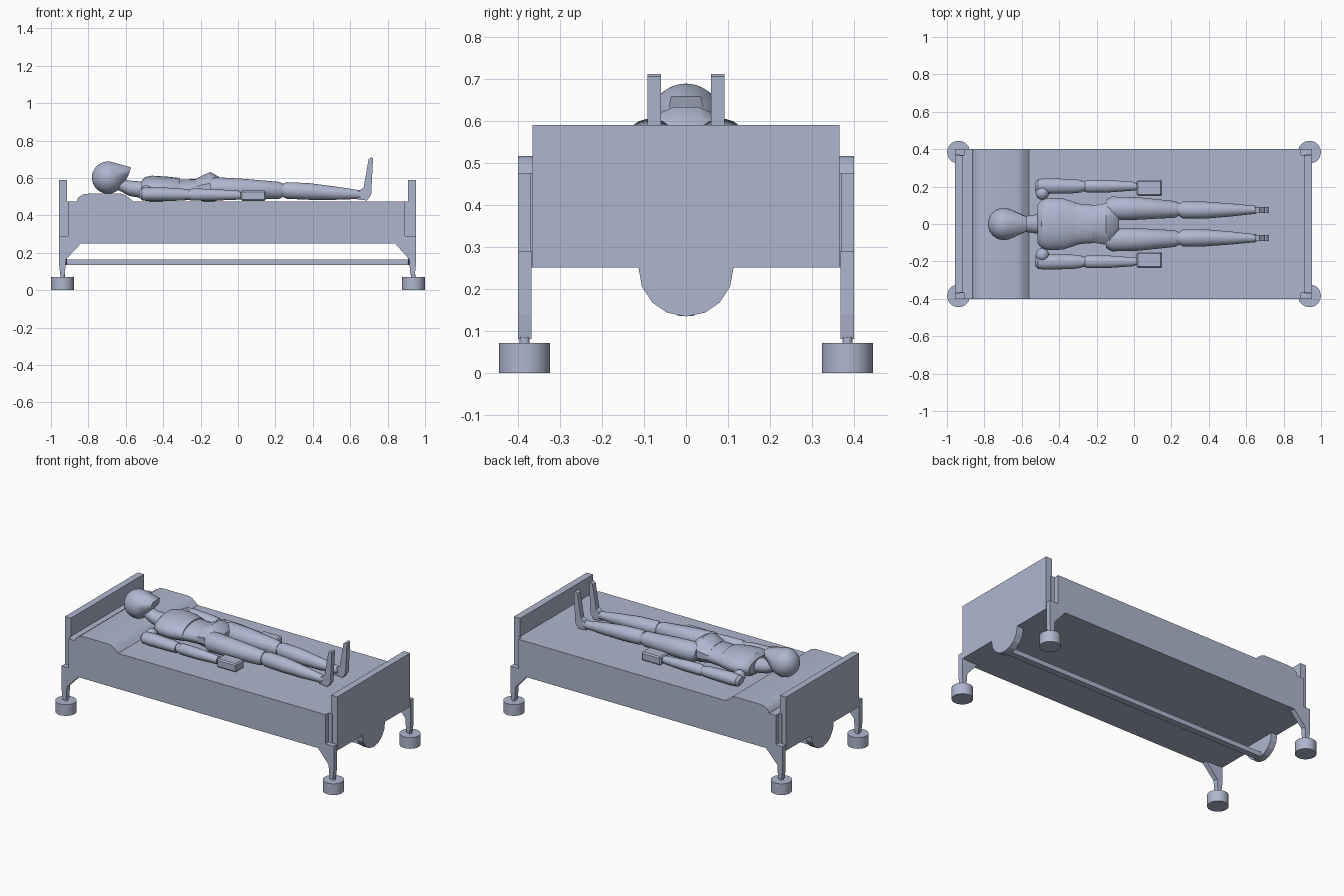
import bpy, bmesh
from math import cos, sin, pi
from mathutils import Matrix

cube = bpy.data.objects.get("Cube")
if cube:
    bpy.data.objects.remove(cube)

COLOUR = (0.43, 0.47, 0.62, 1)
grey = bpy.data.materials.new("blue grey")
grey.use_nodes = True
grey.diffuse_color = COLOUR
grey.node_tree.nodes["Principled BSDF"].inputs["Base Color"].default_value = COLOUR


def finish(name, bm, smooth=False):
    bmesh.ops.recalc_face_normals(bm, faces=bm.faces)
    mesh = bpy.data.meshes.new(name)
    bm.to_mesh(mesh)
    bm.free()
    mesh.materials.append(grey)
    ob = bpy.data.objects.new(name, mesh)
    bpy.context.collection.objects.link(ob)
    if smooth:
        bpy.ops.object.select_all(action='DESELECT')
        ob.select_set(True)
        bpy.context.view_layer.objects.active = ob
        bpy.ops.object.shade_smooth_by_angle(angle=0.6)
    return ob


def box(name, x0, x1, y0, y1, z0, z1):
    bm = bmesh.new()
    bmesh.ops.create_cube(bm, size=1)
    for v in bm.verts:
        v.co = (x1 if v.co.x > 0 else x0, y1 if v.co.y > 0 else y0, z1 if v.co.z > 0 else z0)
    return finish(name, bm)


def prism(name, outline, lo, hi, axis="y", smooth=False):
    """Extrude an outline (horizontal, z) along y or x."""
    bm = bmesh.new()
    place = (lambda a, z, t: (a, t, z)) if axis == "y" else (lambda a, z, t: (t, a, z))
    ends = [[bm.verts.new(place(a, z, t)) for a, z in outline] for t in (lo, hi)]
    bm.faces.new(ends[0])
    bm.faces.new(ends[1])
    n = len(outline)
    for i in range(n):
        j = (i + 1) % n
        bm.faces.new((ends[0][i], ends[0][j], ends[1][j], ends[1][i]))
    return finish(name, bm, smooth)


def loft(name, rings, sides=20, flip=1):
    """Skin ellipses given as (x, y, z, half width, half height) along x."""
    bm = bmesh.new()
    loops = []
    for x, y, z, w, h in rings:
        angles = [2 * pi * (k + 0.5) / sides for k in range(sides)]
        loops.append([bm.verts.new((x, flip * y + w * cos(a), z + h * sin(a))) for a in angles])
    for a, b in zip(loops, loops[1:]):
        for k in range(sides):
            j = (k + 1) % sides
            bm.faces.new((a[k], a[j], b[j], b[k]))
    bm.faces.new(loops[0])
    bm.faces.new(loops[-1])
    return finish(name, bm, True)


def ball(name, x, y, z, r):
    bm = bmesh.new()
    bmesh.ops.create_uvsphere(bm, u_segments=16, v_segments=10, radius=r,
                              matrix=Matrix.Translation((x, y, z)))
    return finish(name, bm, True)


def drum(name, x, y, z0, z1, r):
    bm = bmesh.new()
    bmesh.ops.create_cone(bm, cap_ends=True, segments=32, radius1=r, radius2=r, depth=z1 - z0,
                          matrix=Matrix.Translation((x, y, (z0 + z1) / 2)))
    return finish(name, bm, True)


# Bed: mattress, pillow rise and side panels that run down into the legs
box("mattress", -0.93, 0.92, -0.37, 0.37, 0.25, 0.475)
prism("pillow", [(-0.865, 0.47), (-0.855, 0.495), (-0.83, 0.512), (-0.8, 0.516), (-0.625, 0.516),
                 (-0.6, 0.508), (-0.58, 0.492), (-0.555, 0.47)], -0.4, 0.4, smooth=True)
panel = [(-0.91, 0.475), (-0.91, 0.29), (-0.957, 0.29), (-0.957, 0.14), (-0.95, 0.08), (-0.926, 0.08),
         (-0.92, 0.165), (-0.84, 0.25), (0.84, 0.25), (0.915, 0.165), (0.922, 0.08), (0.945, 0.08),
         (0.952, 0.14), (0.952, 0.29), (0.893, 0.29), (0.893, 0.475)]
for side, s in (("left", 1), ("right", -1)):
    prism("side_panel_" + ("back" if s > 0 else "front"), panel, s * 0.368, s * 0.4)
    for end, x in (("foot", 0.938), ("head", -0.938)):
        drum(f"{end}_caster_{side}", x, s * 0.384, 0, 0.071, 0.061)
        drum(f"{end}_caster_pin_{side}", x, s * 0.384, 0.065, 0.085, 0.012)

# End boards with a rounded lobe below, joined by a low rail
half = [(0.365, 0.59), (0.365, 0.25), (0.113, 0.25), (0.105, 0.205), (0.08, 0.167), (0.045, 0.143)]
board = half + [(0, 0.134)] + [(-y, z) for y, z in reversed(half)]
prism("head_board", board, -0.957, -0.915, "x")
prism("foot_board", board, 0.908, 0.952, "x")
box("under_rail", -0.92, 0.915, -0.02, 0.02, 0.135, 0.165)

# Head: a ball hulled with a jaw wedge
bm = bmesh.new()
bmesh.ops.create_uvsphere(bm, u_segments=32, v_segments=18, radius=0.086,
                          matrix=Matrix.Translation((-0.695, 0, 0.602)))
for x, y, z in ((-0.572, 0.035, 0.657), (-0.585, 0.045, 0.615), (-0.64, 0.066, 0.59)):
    for s in (1, -1):
        bm.verts.new((x, s * y, z))
hull = bmesh.ops.convex_hull(bm, input=bm.verts)
loose = {g for g in hull["geom_interior"] + hull["geom_unused"] if isinstance(g, bmesh.types.BMVert)}
bmesh.ops.delete(bm, geom=list(loose), context='VERTS')
finish("head", bm, True)
loft("neck", [(-0.65, 0, 0.575, 0.04, 0.035), (-0.58, 0, 0.545, 0.043, 0.042),
              (-0.5, 0, 0.535, 0.055, 0.045)])

# Torso: chest, waist and pelvis overlap like a jointed figure
loft("chest", [(-0.515, 0, 0.54, 0.105, 0.045), (-0.495, 0, 0.542, 0.128, 0.064),
               (-0.46, 0, 0.543, 0.14, 0.07), (-0.38, 0, 0.542, 0.138, 0.066),
               (-0.31, 0, 0.54, 0.115, 0.06)], 28)
loft("waist", [(-0.36, 0, 0.538, 0.122, 0.054), (-0.28, 0, 0.537, 0.107, 0.056),
               (-0.18, 0, 0.54, 0.1, 0.056)], 28)
loft("pelvis", [(-0.225, 0, 0.54, 0.102, 0.058), (-0.15, 0, 0.55, 0.115, 0.085),
                (-0.105, 0, 0.545, 0.118, 0.066), (-0.08, 0, 0.54, 0.06, 0.045)], 12)

# Limbs, mirrored across the body
foot = [(0.635, 0.485), (0.69, 0.48), (0.712, 0.51), (0.722, 0.705), (0.712, 0.711),
        (0.698, 0.7), (0.672, 0.55), (0.645, 0.53)]
for side, s in (("left", 1), ("right", -1)):
    loft("thigh_" + side, [(-0.15, 0.078, 0.545, 0.05, 0.045), (-0.12, 0.083, 0.545, 0.064, 0.06),
                           (0.02, 0.083, 0.541, 0.061, 0.056), (0.22, 0.078, 0.534, 0.045, 0.046),
                           (0.238, 0.078, 0.534, 0.036, 0.038)], flip=s)
    ball("knee_" + side, 0.242, s * 0.077, 0.534, 0.034)
    loft("shin_" + side, [(0.243, 0.075, 0.534, 0.034, 0.038), (0.262, 0.075, 0.533, 0.046, 0.045),
                          (0.38, 0.074, 0.528, 0.046, 0.045), (0.52, 0.075, 0.519, 0.035, 0.036),
                          (0.655, 0.076, 0.511, 0.021, 0.023)], flip=s)
    prism("foot_" + side, foot, s * 0.06, s * 0.092)
    ball("shoulder_" + side, -0.49, s * 0.165, 0.525, 0.036)
    loft("upper_arm_" + side, [(-0.528, 0.2, 0.514, 0.025, 0.02), (-0.512, 0.202, 0.514, 0.039, 0.034),
                               (-0.46, 0.203, 0.514, 0.042, 0.038), (-0.32, 0.202, 0.512, 0.038, 0.034),
                               (-0.28, 0.202, 0.51, 0.033, 0.031)], flip=s)
    ball("elbow_" + side, -0.27, s * 0.202, 0.511, 0.028)
    loft("forearm_" + side, [(-0.268, 0.202, 0.51, 0.026, 0.024), (-0.25, 0.202, 0.511, 0.034, 0.033),
                             (-0.14, 0.202, 0.51, 0.034, 0.032), (0.005, 0.202, 0.508, 0.023, 0.024)],
         flip=s)
    ball("wrist_" + side, 0.008, s * 0.2, 0.507, 0.02)
    hand = box("hand_" + side, 0.014, 0.15, min(s * 0.15, s * 0.235), max(s * 0.15, s * 0.235),
               0.478, 0.532)
    bevel = hand.modifiers.new("soft corners", 'BEVEL')
    bevel.width = 0.008
    bevel.segments = 1
